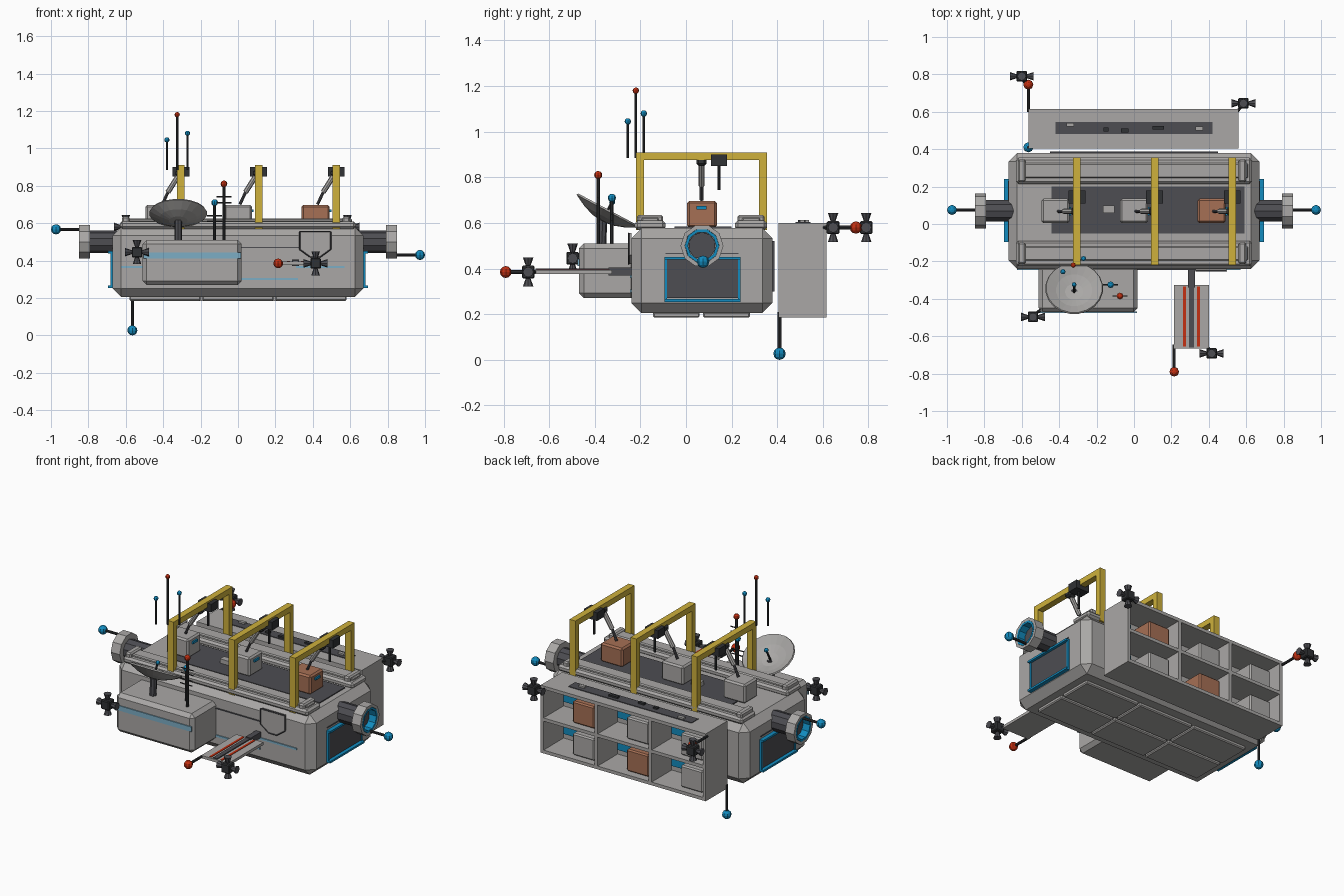
import bpy, bmesh, math
from mathutils import Vector, Matrix

cube = bpy.data.objects.get("Cube")
if cube:
    bpy.data.objects.remove(cube, do_unlink=True)


def material(name, r, g, b):
    m = bpy.data.materials.new(name)
    m.use_nodes = True
    m.diffuse_color = (r, g, b, 1)
    m.node_tree.nodes["Principled BSDF"].inputs["Base Color"].default_value = (r, g, b, 1)
    return m


GREY = material("hull grey", .40, .39, .38)
DARK = material("dark grey", .075, .075, .085)
BLACK = material("charcoal", .03, .032, .035)
YELLOW = material("gantry yellow", .62, .44, .045)
BLUE = material("signal blue", .006, .26, .52)
PALE = material("pale blue", .20, .42, .56)
RED = material("signal red", .55, .03, .006)
BROWN = material("crate brown", .38, .16, .09)


def add(name, bm, mat, bevel=0):
    bmesh.ops.recalc_face_normals(bm, faces=bm.faces)
    me = bpy.data.meshes.new(name)
    bm.to_mesh(me)
    bm.free()
    me.materials.append(mat)
    ob = bpy.data.objects.new(name, me)
    bpy.context.collection.objects.link(ob)
    if bevel:
        mod = ob.modifiers.new("chamfer", 'BEVEL')
        mod.width, mod.segments = bevel, 1
    return ob


def box(name, x, y, z, mat, bevel=0):
    """Box from (min, max) pairs."""
    bm = bmesh.new()
    size = [b - a for a, b in (x, y, z)]
    mid = Vector([(a + b) / 2 for a, b in (x, y, z)])
    bmesh.ops.create_cube(bm, size=1, matrix=Matrix.Translation(mid) @ Matrix.Diagonal((*size, 1)))
    return add(name, bm, mat, bevel)


def rod(name, p, q, r, mat, r2=None, sides=8):
    p, q = Vector(p), Vector(q)
    d = q - p
    bm = bmesh.new()
    mat4 = Matrix.Translation((p + q) / 2) @ d.to_track_quat('Z', 'Y').to_matrix().to_4x4()
    bmesh.ops.create_cone(bm, cap_ends=True, segments=sides, radius1=r,
                          radius2=r if r2 is None else r2, depth=d.length, matrix=mat4)
    return add(name, bm, mat)


def antenna(name, base, tip, mat, ball=.026, r=.008):
    rod(name + "_rod", base, tip, r, BLACK)
    bm = bmesh.new()
    bmesh.ops.create_uvsphere(bm, u_segments=8, v_segments=6, radius=ball,
                              matrix=Matrix.Translation(tip))
    add(name + "_tip", bm, mat)


def lathe(name, profile, matrix, mat, sides, closed=False):
    """Spin (radius, height) points round z."""
    bm = bmesh.new()
    rings = [[bm.verts.new((r * math.cos(t), r * math.sin(t), h)) for r, h in profile]
             for t in ((i + .5) * math.tau / sides for i in range(sides))]
    n = len(profile)
    for i in range(sides):
        a, b = rings[i], rings[(i + 1) % sides]
        for j in range(n if closed else n - 1):
            k = (j + 1) % n
            bm.faces.new((a[j], b[j], b[k], a[k]))
    bmesh.ops.remove_doubles(bm, verts=bm.verts, dist=1e-5)
    bm.transform(matrix)
    return add(name, bm, mat)


# Main hull, roof rails and dark deck
box("hull", (-.67, .67), (-.24, .38), (.205, .578), GREY, .045)
for name, y in (("front", (-.225, -.09)), ("rear", (.215, .355))):
    box(name + "_roof_rail", (-.63, .63), y, (.57, .61), GREY, .012)
    box(name + "_rail_cap", (-.61, .61), (y[0] + .03, y[1] - .03), (.605, .625), GREY, .006)
    for x in (-.6, .58):
        box(name + "_rail_nub", (x - .02, x + .02), (y[0] + .01, y[1] - .01), (.6, .635), GREY, .008)
box("deck", (-.44, .59), (-.05, .2), (.575, .584), DARK)
box("deck_block", (-.165, -.105), (.06, .1), (.58, .61), GREY)

# Belly panels
for i in range(3):
    for j in range(2):
        x, y = -.58 + i * .39, -.145 + j * .22
        box("belly_panel", (x, x + .38), (y, y + .205), (.185, .21), GREY, .006)

# Hull markings, front shield and rear service plate
for x, z, m in (((-.625, -.5), .365, PALE), ((.31, .57), .365, PALE), ((.02, .32), .302, PALE),
                ((.02, .33), .47, DARK)):
    h = .003 if m is DARK else .006
    box("hull_marking", x, (-.246, -.238), (z - h, z + h), m)
bm = bmesh.new()
outline = ((.33, .555), (.495, .555), (.495, .46), (.44, .42), (.385, .42), (.33, .46))
face = bm.faces.new([bm.verts.new((x, -.238, z)) for x, z in outline])
ext = bmesh.ops.extrude_face_region(bm, geom=[face])["geom"]
bmesh.ops.translate(bm, vec=(0, -.014, 0), verts=[v for v in ext if isinstance(v, bmesh.types.BMVert)])
add("front_shield", bm, GREY)
rim = [Vector((x, -.251, z)) for x, z in outline]
for a, b in zip(rim, rim[1:] + rim[:1]):
    rod("shield_rim", a, b, .004, DARK, sides=4)
box("rear_plate", (-.45, .45), (.378, .388), (.3, .52), DARK)

# End hatches and docking ports
for s, side in ((1, "left"), (-1, "right")):
    def span(a, b):
        return tuple(sorted((s * a, s * b)))
    box(side + "_hatch", span(.66, .678), (-.09, .23), (.27, .445), DARK)
    box(side + "_seam", span(.66, .674), (-.09, .23), (.463, .469), DARK)
    for z in (.26, .445):
        box(side + "_hatch_bar", span(.665, .695), (-.095, .24), (z - .006, z + .006), BLUE)
    for y in (-.095, .228):
        box(side + "_hatch_edge", span(.665, .682), (y, y + .012), (.26, .45), BLUE)
    rod(side + "_port_tunnel", (s * .64, .07, .5), (s * .805, .07, .5), .06, DARK, sides=10)
    turn = Matrix.Translation((0, .07, .5)) @ Matrix.Rotation(s * math.pi / 2, 4, 'Y')
    lathe(side + "_port_ring", [(.055, .79), (.094, .79), (.094, .85), (.076, .85), (.07, .8)],
          turn, GREY, 10, True)
    lathe(side + "_port_lining", [(.076, .8), (.075, .851), (.062, .851), (.062, .8)], turn, BLUE, 10, True)
antenna("left_port_antenna", (.83, .075, .43), (.973, .075, .43), BLUE, .027)
antenna("right_port_antenna", (-.83, .075, .567), (-.973, .075, .567), BLUE, .027)

# Gantries with hoists, each over a crate
for gx, cx, m in ((-.305, -.42, GREY), (.11, 0, GREY), (.525, .415, BROWN)):
    gw = (gx - .02, gx + .02)
    for y in (-.22, .32):
        box("gantry_leg", gw, (y, y + .035), (.57, .91), YELLOW)
    box("gantry_beam", gw, (-.22, .355), (.875, .91), YELLOW)
    box("hoist_motor", (gx - .045, gx + .045), (.11, .18), (.85, .9), BLACK)
    rod("hoist_drop", (gx, .145, .86), (gx, .145, .745), .007, BLACK)
    box("hoist_joint", (gx - .03, gx + .02), (.045, .09), (.85, .885), BLACK, .01)
    rod("hoist_arm", (gx - .01, .068, .86), (gx - .07, .068, .765), .014, GREY)
    rod("hoist_grip", (gx - .065, .068, .775), (gx - .1, .068, .7), .008, DARK)
    box("deck_crate", (cx - .075, cx + .075), (.005, .135), (.58, .697), m, .01)
    box("crate_handle", (cx + .072, cx + .084), (.045, .09), (.66, .674), BLUE)

# Roof antennas
for x, y, z, m in ((-.325, -.22, 1.18, RED), (-.38, -.255, 1.045, BLUE), (-.27, -.185, 1.08, BLUE)):
    antenna("roof_antenna", (x, y, .885), (x, y, z), m, .014, .006)

# Front pod with masts
box("front_pod", (-.51, .02), (-.47, -.22), (.27, .51), GREY, .022)
box("pod_stripe", (-.505, .015), (-.476, -.468), (.412, .442), PALE)
for x, y, z, m in ((-.075, -.385, .81, RED), (-.125, -.325, .71, BLUE)):
    antenna("pod_mast", (x, y, .5), (x, y, z), m, .018)
    for k in (.07, .1):
        rod("mast_crossbar", (x - .04, y, z - k), (x + .04, y, z - k), .004, BLACK, sides=6)

# Dish, tilted up and to the rear
axis = Vector((0, .47, .88)).normalized()
tilt = Matrix.Translation((-.32, -.345, .652)) @ axis.to_track_quat('Z', 'Y').to_matrix().to_4x4()
bowl = [(0, -.05), (.05, -.045), (.1, -.028), (.155, 0)]
lathe("dish", bowl + [(r * .97, h + .008) for r, h in reversed(bowl)], tilt, GREY, 20)
rod("dish_mount", (-.32, -.37, .5), (-.32, -.365, .615), .02, DARK)
antenna("dish_feed", tilt @ Vector((0, 0, -.045)), tilt @ Vector((0, 0, .045)), BLUE, .013, .006)

# Outrigger panel
box("outrigger_stem", (.29, .325), (-.34, -.23), (.37, .405), DARK)
box("outrigger_panel", (.215, .4), (-.665, -.325), (.377, .394), GREY)
box("outrigger_spine", (.293, .32), (-.66, -.33), (.392, .4), DARK)
for x in (.27, .345):
    box("outrigger_stripe", (x - .007, x + .007), (-.655, -.335), (.392, .397), RED)
antenna("outrigger_antenna", (.215, -.645, .385), (.215, -.79, .385), RED)

# Rear storage rack: shell, shelf, dividers and stored crates
X, Y, Z = (-.565, .56), (.405, .615), (.185, .6)
box("rack_back", X, (Y[0], Y[0] + .015), Z, GREY)
for z in (Z[0], .383, Z[1] - .02):
    box("rack_shelf", X, Y, (z, z + .02), GREY)
cell = (X[1] - X[0] - .02) / 3
for i in range(4):
    x = X[0] + i * cell
    box("rack_divider", (x, x + .02), Y, Z, GREY)
for i in range(3):
    for j in range(2):
        x, z = X[0] + .02 + i * cell, (.205, .403)[j]
        m = BROWN if (i, j) in ((2, 1), (1, 0)) else GREY
        box("stored_crate", (x + .03, x + .18), (.43, .575), (z, z + .135), m, .008)
        box("rack_light", (x + .19, x + .345), (.418, .428), (z + .03, z + .165), BLUE)
box("rack_top_strip", (-.42, .42), (.48, .545), (.598, .604), DARK)
for x, y, w, m in ((-.34, .53, .02, GREY), (-.15, .505, .013, BLACK), (-.05, .5, .02, BLACK),
                   (.13, .515, .03, BLACK), (.35, .51, .02, GREY)):
    box("rack_top_fitting", (x - w, x + w), (y - .01, y + .01), (.602, .614), m)
antenna("rack_low_antenna", (-.565, .41, .21), (-.565, .41, .027), BLUE, .027)
antenna("rack_side_antenna", (-.565, .6, .58), (-.565, .745, .58), RED, .027)

# Thruster clusters
for c in ((-.6, .79, .58), (.585, .645, .58), (-.54, -.497, .445), (.415, -.692, .385)):
    c = Vector(c)
    box("thruster_core", *[(v - .028, v + .028) for v in c], BLACK, .005)
    for d in (Vector((1, 0, 0)), Vector((0, 0, 1))):
        for s in (1, -1):
            rod("thruster_nozzle", c + d * s * .026, c + d * s * .064, .01, DARK, .023)
rod("outrigger_thruster_strut", (.38, -.65, .385), (.415, -.68, .385), .008, BLACK)
rod("pod_thruster_strut", (-.5, -.46, .445), (-.54, -.49, .445), .008, BLACK)
rod("rack_thruster_strut", (.55, .6, .58), (.585, .64, .58), .008, BLACK)
rod("side_thruster_strut", (-.565, .73, .58), (-.6, .78, .58), .008, BLACK)
